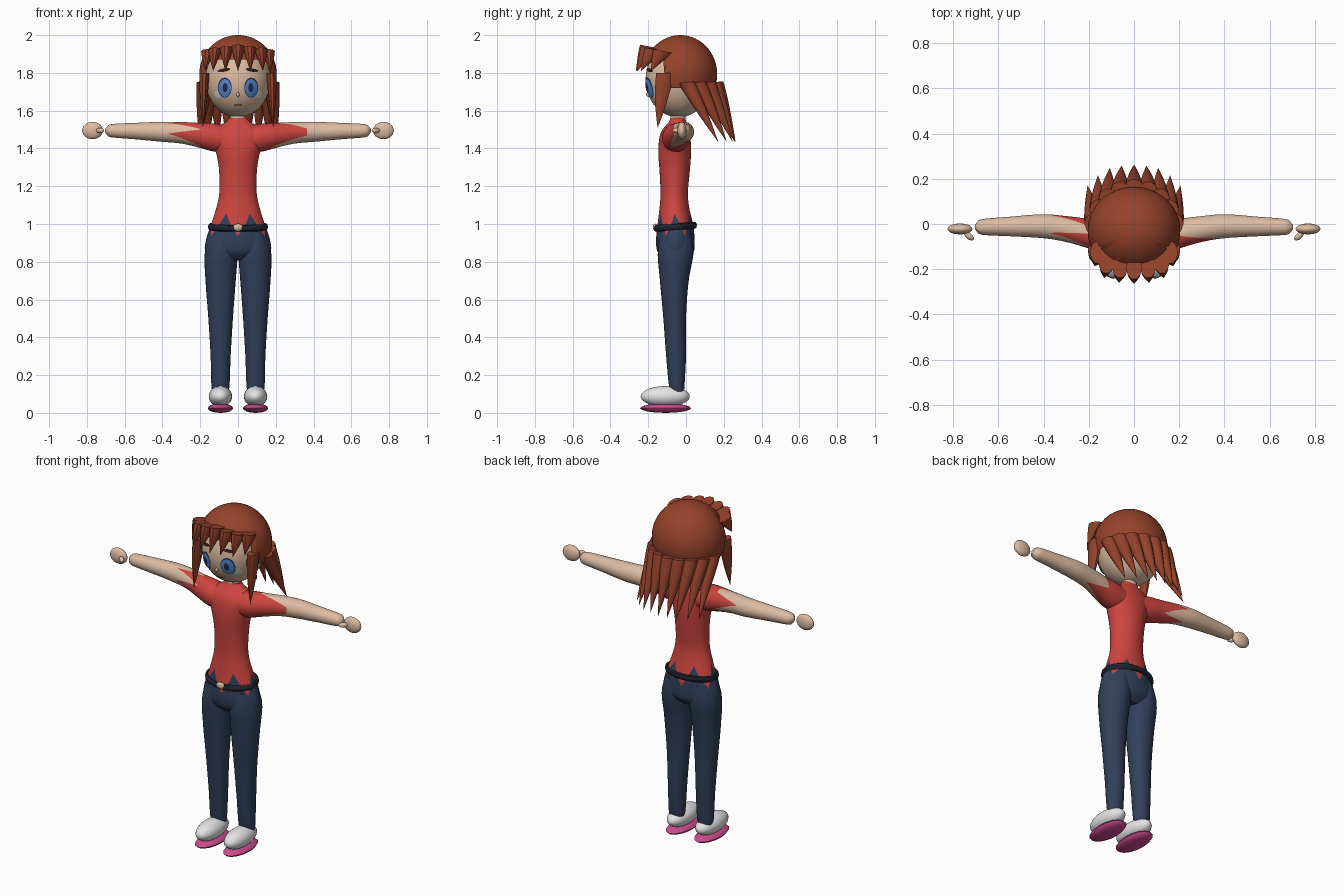
import bpy, bmesh, math
from mathutils import Vector, Matrix

if "Cube" in bpy.data.objects:
    bpy.data.objects.remove(bpy.data.objects["Cube"])

# ---------- colours ----------
COLOURS = {
    "skin": (0.72, 0.50, 0.36), "hair": (0.30, 0.055, 0.024), "shirt": (0.62, 0.06, 0.05),
    "jeans": (0.030, 0.050, 0.100), "white": (0.78, 0.78, 0.78), "pink": (0.62, 0.07, 0.27),
    "blue": (0.10, 0.25, 0.62), "navy": (0.015, 0.03, 0.10), "belt_black": (0.015, 0.018, 0.028),
    "dark_brown": (0.035, 0.012, 0.01)}
MATS = {}
for n, c in COLOURS.items():
    MATS[n] = bpy.data.materials.new(n)
    MATS[n].diffuse_color = (*c, 1)


# ---------- helpers ----------
def finish(name, bm, mats):
    bmesh.ops.recalc_face_normals(bm, faces=bm.faces)
    me = bpy.data.meshes.new(name)
    bm.to_mesh(me)
    bm.free()
    for m in mats:
        me.materials.append(MATS[m])
    ob = bpy.data.objects.new(name, me)
    bpy.context.collection.objects.link(ob)
    return ob


def grid(name, point, rows, cols, mats, split=None, caps=True):
    """Closed tube: point(row, angle) gives each vertex; rows from split on use the second colour."""
    bm = bmesh.new()
    v = [[bm.verts.new(point(i, 2 * math.pi * j / cols)) for j in range(cols)] for i in range(rows)]
    for i in range(rows - 1):
        for j in range(cols):
            k = (j + 1) % cols
            f = bm.faces.new((v[i][j], v[i][k], v[i + 1][k], v[i + 1][j]))
            f.material_index = int(split is not None and i >= split)
    if caps:
        bm.faces.new(v[0])
        bm.faces.new(v[-1]).material_index = int(split is not None)
    return finish(name, bm, mats)


def ball(name, c, r, mat, seg=24, rings=14, rot=0):
    bm = bmesh.new()
    m = Matrix.Translation(c) @ Matrix.Rotation(rot, 4, 'Z') @ Matrix.Diagonal((*r, 1))
    bmesh.ops.create_uvsphere(bm, u_segments=seg, v_segments=rings, radius=1, matrix=m)
    return finish(name, bm, [mat])


def strand(name, base, tip, u, v, power=1.0):
    """Hair spike from an oval base (half axes u, v) to a point."""
    base, tip, u, v = map(Vector, (base, tip, u, v))

    def p(i, a):
        t = i / 7
        return base.lerp(tip, t) + max(1 - t ** power, 0.01) * (u * math.cos(a) + v * math.sin(a))
    return grid(name, p, 8, 10, ["hair"])


def smooth(t, table):
    """Smooth interpolation through rows of (t, values...), t ascending."""
    n = len(table)
    t = min(max(t, table[0][0]), table[-1][0])
    i = next(k for k in range(n - 1) if t <= table[k + 1][0])
    a, b = table[i], table[i + 1]
    p, q = table[max(i - 1, 0)], table[min(i + 2, n - 1)]
    h = b[0] - a[0]
    s = (t - a[0]) / h
    out = []
    for k in range(1, len(a)):
        ma, mb = (b[k] - p[k]) / (b[0] - p[0]) * h, (q[k] - a[k]) / (q[0] - a[0]) * h
        out.append((2*s**3 - 3*s**2 + 1) * a[k] + (s**3 - 2*s**2 + s) * ma
                   + (3*s**2 - 2*s**3) * b[k] + (s**3 - s**2) * mb)
    return out


def zigzag(deg, keys):
    deg = round(deg, 4) % 360
    for (a, x), (b, y) in zip(keys, keys[1:]):
        if a <= deg <= b:
            return x + (y - x) * (deg - a) / (b - a)


# ---------- torso: shirt meets jeans in a zigzag hem ----------
BODY = [(0.81, 0.12, -0.11, 0.0), (0.85, 0.172, -0.15, 0.04), (0.92, 0.168, -0.158, 0.045),
        (1.0, 0.142, -0.15, 0.038), (1.06, 0.122, -0.143, 0.022), (1.15, 0.1, -0.135, 0.01),
        (1.28, 0.1, -0.14, 0.02), (1.36, 0.112, -0.146, 0.026), (1.42, 0.13, -0.145, 0.026),
        (1.48, 0.145, -0.135, 0.02), (1.52, 0.105, -0.11, 0.01), (1.54, 0.062, -0.09, 0.0),
        (1.56, 0.048, -0.082, -0.005)]
HEM = [(30 * k, 1.055 if k % 2 else 0.935) for k in range(13)]


def torso_point(i, a):
    hem = zigzag(math.degrees(a), HEM)
    z = 1.56 + (hem - 1.56) * i / 26 if i <= 26 else hem + (0.81 - hem) * (i - 26) / 8
    rx, y0, y1 = smooth(z, BODY)
    return rx * math.sin(a), (y0 + y1) / 2 - (y1 - y0) / 2 * math.cos(a), z


grid("torso", torso_point, 35, 48, ["shirt", "jeans"], 26)

# ---------- belt and buckle ----------
def belt_point(i, a):
    b = 2 * math.pi * i / 8
    w = 0.004 + 0.010 * math.cos(b)
    return ((0.145 + w) * math.sin(a), -0.056 - (0.1 + w) * math.cos(a),
            0.985 - 0.008 * math.cos(a) + 0.018 * math.sin(b))


grid("belt", belt_point, 9, 40, ["belt_black"], caps=False)
ball("buckle", (0, -0.163, 0.982), (0.027, 0.012, 0.02), "skin", 16, 8)

# ---------- arms, legs, feet ----------
ARM = [(0.06, -0.055, 1.45, 0.07), (0.13, -0.052, 1.458, 0.074), (0.2, -0.042, 1.469, 0.066),
       (0.3, -0.022, 1.483, 0.057), (0.4, -0.01, 1.488, 0.053), (0.55, -0.011, 1.492, 0.043),
       (0.67, -0.013, 1.494, 0.035), (0.692, -0.013, 1.494, 0.027), (0.703, -0.013, 1.494, 0.01)]
SLEEVE = {1: [(0, 0.18), (70, 0.365), (110, 0.365), (150, 0.17), (200, 0.34), (250, 0.19),
              (300, 0.22), (360, 0.18)],
          -1: [(0, 0.2), (30, 0.375), (60, 0.19), (100, 0.37), (150, 0.19), (200, 0.34),
               (240, 0.2), (290, 0.36), (330, 0.2), (360, 0.2)]}
LEG = [(0.1, 0.093, 0.042, -0.08, -0.012), (0.14, 0.093, 0.048, -0.09, -0.008),
       (0.3, 0.092, 0.053, -0.105, 0.0), (0.5, 0.092, 0.065, -0.12, 0.0),
       (0.7, 0.092, 0.08, -0.138, 0.014), (0.85, 0.089, 0.087, -0.15, 0.04),
       (0.95, 0.08, 0.07, -0.14, 0.03)]

for s, side in ((1, "right"), (-1, "left")):
    def arm_point(i, a):
        cuff = zigzag(math.degrees(a), SLEEVE[s])
        x = 0.06 + (cuff - 0.06) * i / 10 if i <= 10 else cuff + (0.703 - cuff) * (i - 10) / 26
        y, z, r = smooth(x, ARM)
        return s * x, y - r * math.sin(a), z + r * math.cos(a)

    def leg_point(i, a):
        z = 0.1 + 0.85 * i / 22
        cx, rx, y0, y1 = smooth(z, LEG)
        return s * (cx + rx * math.cos(a)), (y0 + y1) / 2 + (y1 - y0) / 2 * math.sin(a), z

    grid(side + "_arm", arm_point, 37, 36, ["shirt", "skin"], 10)
    grid(side + "_leg", leg_point, 23, 28, ["jeans"])
    ball(side + "_hand", (s * 0.77, -0.022, 1.495), (0.055, 0.024, 0.046), "skin")
    ball(side + "_thumb", (s * 0.73, -0.053, 1.495), (0.026, 0.014, 0.014), "skin", 16, 8, s * 0.7)
    ball(side + "_shoe", (s * 0.093, -0.11, 0.087), (0.062, 0.13, 0.055), "white")
    ball(side + "_sole", (s * 0.093, -0.108, 0.025), (0.067, 0.135, 0.025), "pink", 16, 8)

# ---------- neck and head ----------
grid("neck", lambda i, a: (0.042 * math.cos(a), -0.042 + 0.04 * math.sin(a), 1.5 + 0.03 * i),
     5, 20, ["skin"])
HC, HR = Vector((0, -0.04, 1.765)), Vector((0.172, 0.174, 0.2))
ball("head", HC, HR, "skin", 40, 24)
ball("nose", (0, -0.199, 1.685), (0.009, 0.012, 0.012), "skin", 12, 8)


# ---------- face details: thin patches laid over the head ----------
def patch(name, cx, cz, rx, rz, off, mat, tilt=0.0):
    def p(i, a):
        k = max(i / 4, 0.02)
        x, z = cx + k * rx * math.cos(a), cz + k * rz * math.sin(a) + tilt * k * rx * math.cos(a)
        d = 1 - (x / HR.x) ** 2 - ((z - HC.z) / HR.z) ** 2
        return x, HC.y - HR.y * math.sqrt(max(d, 0)) - off, z
    ob = grid(name, p, 5, 24, [mat], caps=False)
    ob.data.flip_normals() if ob.data.polygons[0].normal.y > 0 else None


for s, side in ((1, "right"), (-1, "left")):
    patch(side + "_eye_white", s * 0.1, 1.69, 0.025, 0.022, 0.003, "white")
    patch(side + "_eye_rim", s * 0.07, 1.722, 0.037, 0.053, 0.005, "navy")
    patch(side + "_iris", s * 0.07, 1.72, 0.033, 0.047, 0.008, "blue")
    patch(side + "_pupil", s * 0.068, 1.722, 0.013, 0.024, 0.011, "navy")
    patch(side + "_brow", s * 0.075, 1.815, 0.034, 0.009, 0.006, "dark_brown", s * -0.15)
patch("mouth", 0, 1.63, 0.022, 0.004, 0.003, "dark_brown")


# ---------- hair cap, open over the face ----------
def cap_point(i, a):
    front = abs((math.degrees(a) + 180) % 360 - 180) < 61
    low = math.acos(((1.87 if front else 1.72) - 1.793) / 0.207)
    t = max(low * i / 18, 0.01)
    return (0.205 * math.sin(t) * math.sin(a), -0.03 - 0.195 * math.sin(t) * math.cos(a),
            1.793 + 0.207 * math.cos(t))


cap = grid("hair_cap", cap_point, 19, 72, ["hair"], caps=False)
bm = bmesh.new()
bm.from_mesh(cap.data)
bmesh.ops.holes_fill(bm, edges=[e for e in bm.edges if e.is_boundary and e.verts[0].co.z > 1.95])
bmesh.ops.recalc_face_normals(bm, faces=bm.faces)
bm.to_mesh(cap.data)
bm.free()

# ---------- fringe, side locks and back strands ----------
TIPS = [(0, 0.262), (0.055, 0.257), (0.107, 0.247), (0.16, 0.215), (0.205, 0.17)]
FRINGE = [(0, -0.195, 0.0, -0.265), (0.062, -0.19, 0.066, -0.26), (0.122, -0.17, 0.132, -0.238),
          (0.16, -0.125, 0.174, -0.185)]
for s, side in ((1, "right"), (-1, "left")):
    for k, (x, y, tx, ty) in enumerate(FRINGE):
        if k or s > 0:
            strand(f"{side}_fringe_{k}", (s * x, y, 1.94 - 0.008 * k), (s * tx, ty, 1.81),
                   (0.035, 0, 0), (0, 0.05, -0.01), 1.2)
    for k, (tx, ty) in enumerate(TIPS):
        if k or s > 0:
            a = math.radians(20 * k)
            strand(f"{side}_back_strand_{k}",
                   (s * 0.18 * math.sin(a), -0.03 + 0.185 * math.cos(a), 1.75),
                   (s * tx, ty, 1.435), (0.042, 0, 0), (0, 0.045, 0.005), 1.4)
    strand(side + "_side_lock", (s * 0.178, -0.112, 1.8), (s * 0.186, -0.15, 1.51),
           (0.026, 0, 0), (0, 0.048, 0), 1.8)

# ---------- smooth shading with crisp edges ----------
for ob in bpy.context.collection.objects:
    ob.select_set(True)
bpy.context.view_layer.objects.active = cap
bpy.ops.object.shade_smooth_by_angle(angle=math.radians(40))

for m in bpy.data.materials:
    if m.users and not m.is_grease_pencil:
        m.use_nodes = True
        m.node_tree.nodes["Principled BSDF"].inputs["Base Color"].default_value = m.diffuse_color
